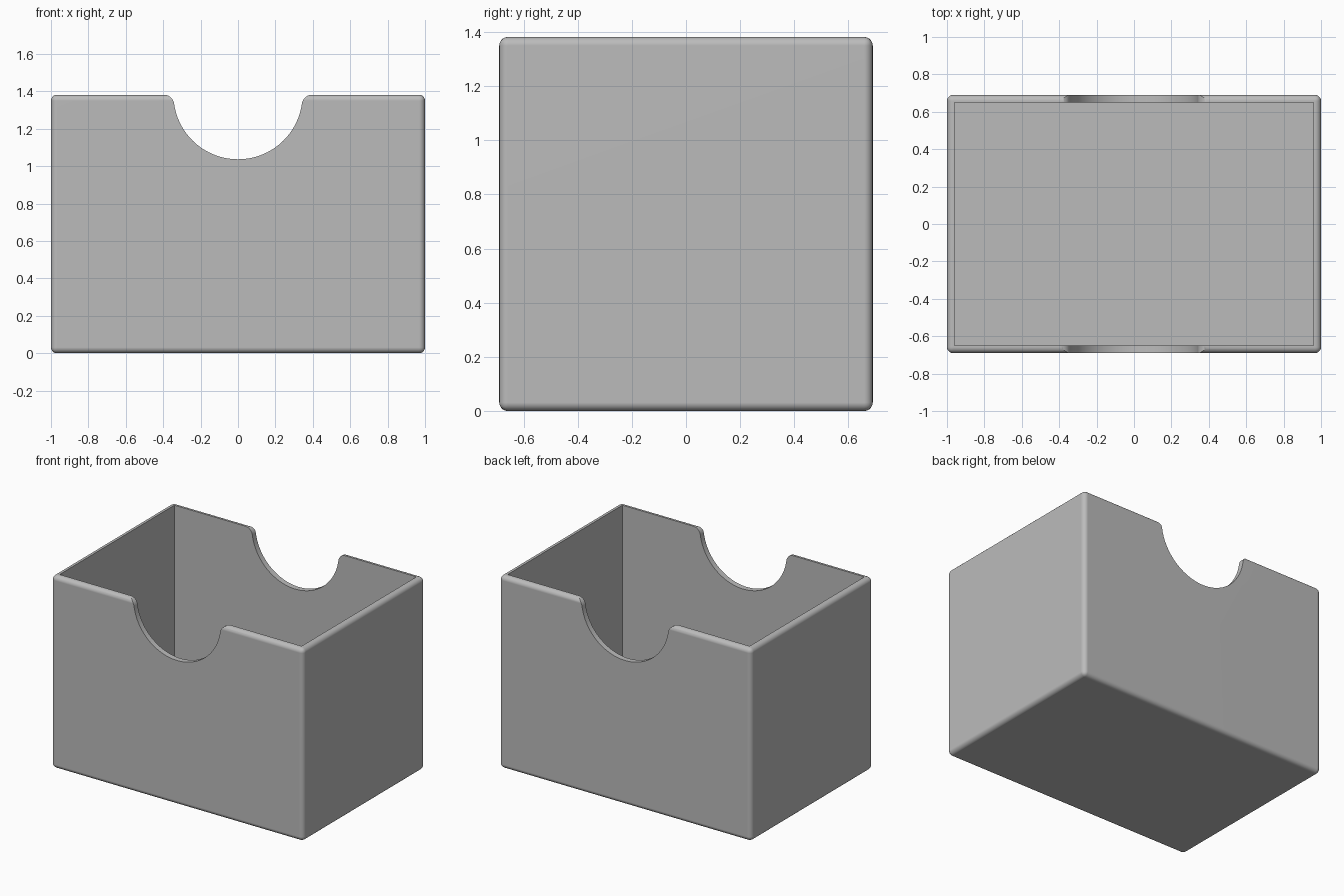
import bpy, bmesh
from math import pi, sin, cos, atan2, sqrt, radians

if "Cube" in bpy.data.objects:
    bpy.data.objects.remove(bpy.data.objects["Cube"], do_unlink=True)

HALF_X, HALF_Y, HEIGHT = 1.0, 0.69, 1.382
WALL, EDGE = 0.04, 0.032
NOTCH, FILLET = 0.345, 0.055

grey = bpy.data.materials.new("plain_grey")
grey.use_nodes = True
grey.diffuse_color = (0.5, 0.5, 0.5, 1)
grey.node_tree.nodes["Principled BSDF"].inputs["Base Color"].default_value = (0.5, 0.5, 0.5, 1)


def add_object(name, bm):
    bmesh.ops.recalc_face_normals(bm, faces=bm.faces)
    mesh = bpy.data.meshes.new(name)
    bm.to_mesh(mesh)
    bm.free()
    mesh.materials.append(grey)
    obj = bpy.data.objects.new(name, mesh)
    bpy.context.collection.objects.link(obj)
    return obj


def box(half_x, half_y, low, high):
    bm = bmesh.new()
    bmesh.ops.create_cube(bm, size=1)
    for v in bm.verts:
        v.co.x *= 2 * half_x
        v.co.y *= 2 * half_y
        v.co.z = high if v.co.z > 0 else low
    return bm


def arc(cx, cz, radius, start, end, steps):
    angles = [start + (end - start) * i / steps for i in range(steps + 1)]
    return [(cx + radius * cos(a), cz + radius * sin(a)) for a in angles]


# Solid block with rounded outer edges
bm = box(HALF_X, HALF_Y, 0, HEIGHT)
bmesh.ops.bevel(bm, geom=bm.edges[:], offset=EDGE, segments=5, profile=0.5, affect='EDGES')
body = add_object("open_box", bm)

# Inner space, open at the top
cavity = add_object("cavity_cutter", box(HALF_X - WALL, HALF_Y - WALL, WALL, HEIGHT + 0.3))

# Finger notch outline: a half circle with rounded shoulders
shoulder_x = sqrt(NOTCH ** 2 + 2 * NOTCH * FILLET)
dip = atan2(FILLET, shoulder_x)
half = [(shoulder_x, HEIGHT + 0.2)]
half += arc(shoulder_x, HEIGHT - FILLET, FILLET, pi / 2, pi - dip, 10)
half += arc(0, HEIGHT, NOTCH, -dip, -pi / 2, 24)[1:]
outline = half + [(-x, z) for x, z in reversed(half[:-1])]
bm = bmesh.new()
face = bm.faces.new([bm.verts.new((x, -1, z)) for x, z in outline])
swept = bmesh.ops.extrude_face_region(bm, geom=[face])["geom"]
bmesh.ops.translate(bm, vec=(0, 2, 0), verts=[g for g in swept if isinstance(g, bmesh.types.BMVert)])
notch = add_object("notch_cutter", bm)

# Cut the cavity and the notches through both long walls
bpy.context.view_layer.objects.active = body
for cutter in (cavity, notch):
    cutter.hide_render = True
    cut = body.modifiers.new(cutter.name, 'BOOLEAN')
    cut.object = cutter
    cut.operation = 'DIFFERENCE'
    cut.solver = 'EXACT'
    bpy.ops.object.modifier_apply(modifier=cut.name)
for cutter in (cavity, notch):
    bpy.data.objects.remove(cutter, do_unlink=True)

# Smooth rounded edges, flat walls
bpy.ops.object.select_all(action='DESELECT')
body.select_set(True)
bpy.ops.object.shade_smooth_by_angle(angle=radians(30))
weighted = body.modifiers.new("flat_walls", 'WEIGHTED_NORMAL')
weighted.keep_sharp = True
